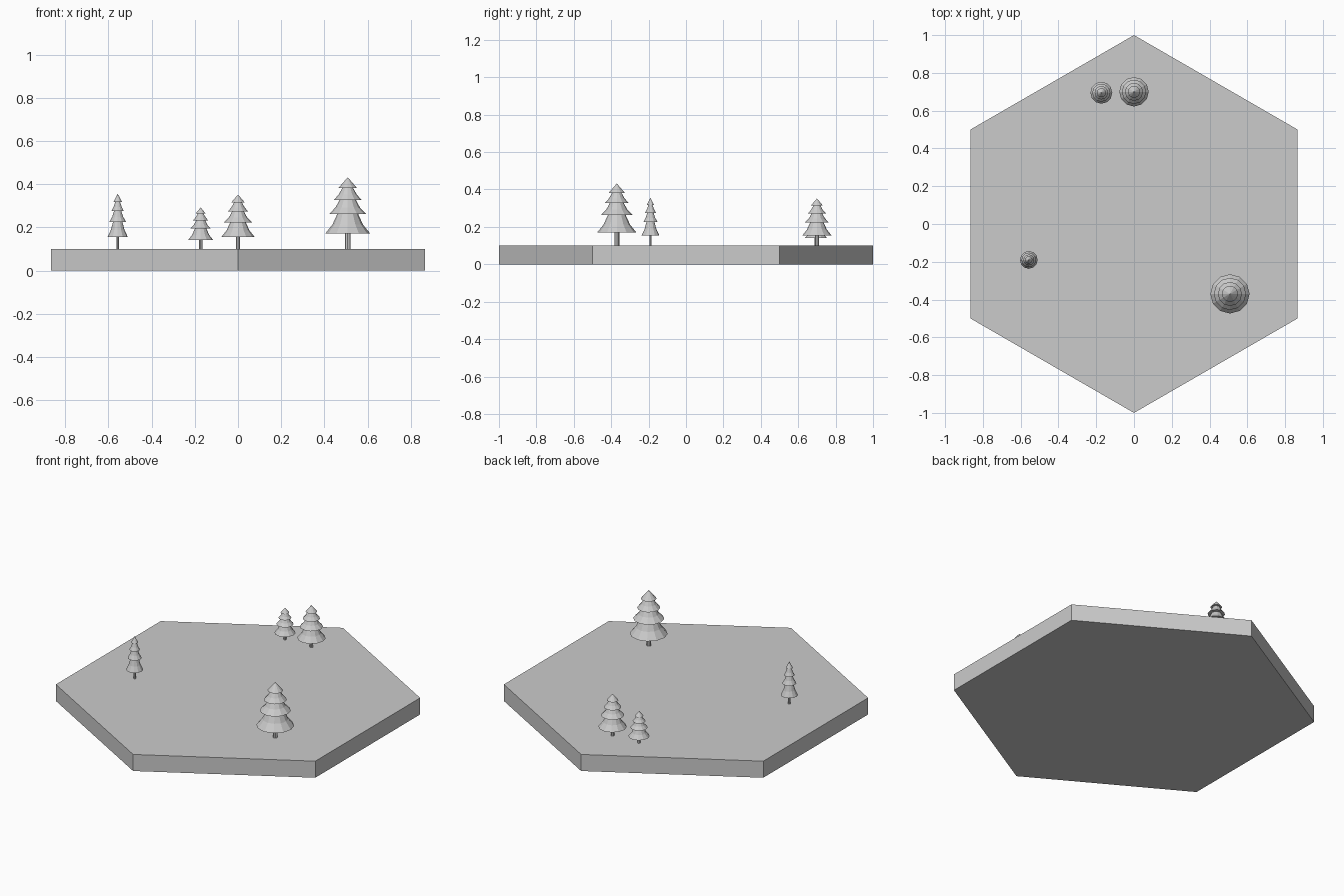
import bpy, bmesh, math

if "Cube" in bpy.data.objects:
    bpy.data.objects.remove(bpy.data.objects["Cube"])

SIDES = 12
BASE_H = 0.1


def new_object(name, bm):
    bmesh.ops.recalc_face_normals(bm, faces=bm.faces)
    mesh = bpy.data.meshes.new(name)
    bm.to_mesh(mesh)
    bm.free()
    obj = bpy.data.objects.new(name, mesh)
    bpy.context.collection.objects.link(obj)
    return obj


def lathe(name, profile, sides, start=0.0):
    """Flat-faced turned solid from (radius, z) points, bottom to top."""
    bm = bmesh.new()
    rings = []
    for r, z in profile:
        if r == 0:
            rings.append([bm.verts.new((0, 0, z))] * sides)
        else:
            angles = [start + 2 * math.pi * i / sides for i in range(sides)]
            rings.append([bm.verts.new((r * math.cos(a), r * math.sin(a), z)) for a in angles])
    for low, high in zip(rings, rings[1:]):
        for i in range(sides):
            j = (i + 1) % sides
            corners = list(dict.fromkeys((low[i], low[j], high[j], high[i])))
            bm.faces.new(corners)
    # close open ends
    for (r, z), ring in ((profile[0], rings[0]), (profile[-1], rings[-1])):
        if r > 0:
            bm.faces.new(ring)
    return new_object(name, bm)


# hexagonal ground tile with corners on the y axis
lathe("ground_tile", [(1, 0), (1, BASE_H)], 6, math.pi / 2)

# foliage silhouette as fractions of tree radius and height: four flared tiers
FOLIAGE = [(0.12, 0.215), (1.0, 0.215), (0.68, 0.34), (0.46, 0.49),
           (0.82, 0.49), (0.54, 0.58), (0.36, 0.685),
           (0.61, 0.685), (0.40, 0.76), (0.24, 0.85),
           (0.41, 0.85), (0.0, 1.0)]


def tree(name, x, y, radius, height):
    trunk = [(0.13 * radius, 0), (0.13 * radius, 0.25 * height)]
    foliage = [(r * radius, z * height) for r, z in FOLIAGE]
    for part, profile, sides in (("trunk", trunk, 8), ("foliage", foliage, SIDES)):
        obj = lathe(f"{name}_{part}", profile, sides)
        obj.location = (x, y, BASE_H)


# fir trees: x, y, radius, height
tree("large_fir", 0.508, -0.37, 0.104, 0.332)
tree("back_fir", 0.0, 0.70, 0.078, 0.252)
tree("small_fir", -0.173, 0.695, 0.058, 0.192)
tree("slender_fir", -0.557, -0.19, 0.047, 0.256)
